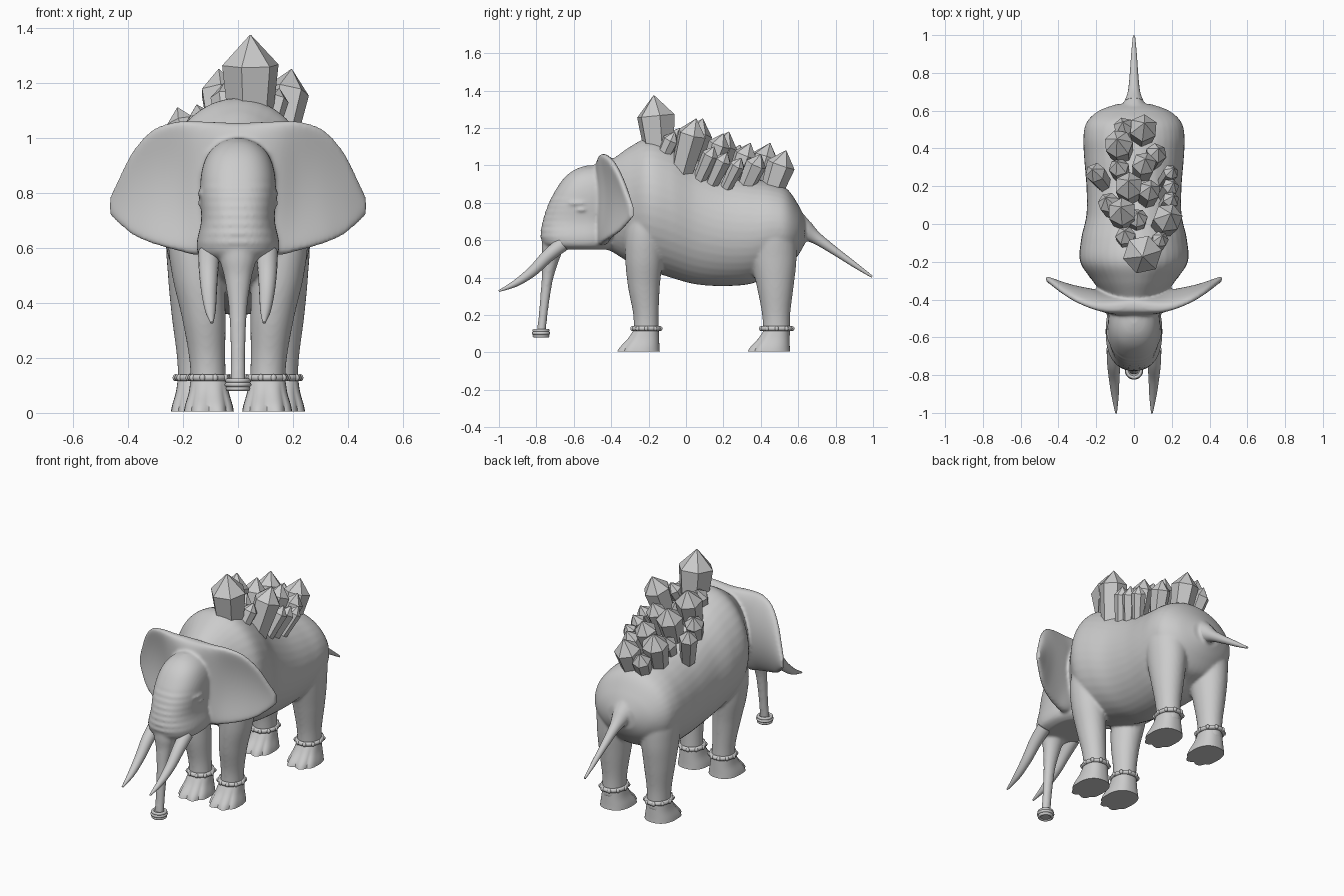
import bpy, bmesh, math, random
from mathutils import Matrix, Vector

random.seed(4)
default_cube = bpy.data.objects.get("Cube")
if default_cube:
    bpy.data.objects.remove(default_cube, do_unlink=True)

grey = bpy.data.materials.new("plain grey")
grey.use_nodes = True
grey.diffuse_color = (0.6, 0.6, 0.6, 1)
grey.node_tree.nodes["Principled BSDF"].inputs["Base Color"].default_value = grey.diffuse_color


def make_object(name, bm, sharp_angle=0.7):
    """Turn a bmesh into an object, smooth except along edges sharper than the angle."""
    bmesh.ops.recalc_face_normals(bm, faces=bm.faces)
    for face in bm.faces:
        face.smooth = sharp_angle > 0
    for edge in bm.edges:
        edge.smooth = edge.calc_face_angle(0) < sharp_angle
    mesh = bpy.data.meshes.new(name)
    bm.to_mesh(mesh)
    bm.free()
    mesh.materials.append(grey)
    obj = bpy.data.objects.new(name, mesh)
    bpy.context.collection.objects.link(obj)
    return obj


def spline(keys, steps=8):
    """Catmull-Rom interpolation of tuples of any length."""
    result = []
    last = len(keys) - 1
    for i in range(last):
        a, b, c, d = keys[max(i - 1, 0)], keys[i], keys[i + 1], keys[min(i + 2, last)]
        for s in range(steps):
            t = s / steps
            result.append(tuple(
                q + t * (r - p) / 2 + t * t * (2 * p - 5 * q + 4 * r - s_) / 2
                + t * t * t * (3 * q - p - 3 * r + s_) / 2
                for p, q, r, s_ in zip(a, b, c, d)))
    result.append(tuple(keys[-1]))
    return result


def circle(n):
    return [(math.cos(math.tau * i / n), math.sin(math.tau * i / n)) for i in range(n)]


def square_off(c, power):
    return math.copysign(abs(c) ** power, c)


def ring(center, u, v, n=32, power=1.0):
    """Points of an ellipse, or of a squarer oval when the power is below one."""
    return [Vector(center) + Vector(u) * square_off(c, power) + Vector(v) * square_off(s, power)
            for c, s in circle(n)]


def loft(bm, rings, closed=False):
    rows = [[bm.verts.new(p) for p in points] for points in rings]
    pairs = list(zip(rows, rows[1:]))
    if closed:
        pairs.append((rows[-1], rows[0]))
    else:
        bm.faces.new(rows[0])
        bm.faces.new(rows[-1])
    for low, high in pairs:
        for i in range(len(low)):
            j = (i + 1) % len(low)
            bm.faces.new((low[i], low[j], high[j], high[i]))


def band(bm, center, wide, deep, minor):
    """An oval torus lying flat."""
    loft(bm, [ring(Vector(center) + Vector((c * wide, s * deep, 0)),
                   Vector((c, s, 0)) * minor, (0, 0, minor), 10) for c, s in circle(40)], closed=True)


def ball(bm, center, radii):
    made = bmesh.ops.create_uvsphere(bm, u_segments=14, v_segments=10, radius=1)
    for vert in made["verts"]:
        vert.co = Vector(center) + Vector([a * b for a, b in zip(vert.co, radii)])


skin = bmesh.new()

# Torso: y, bottom, top, half width
torso = [(-.5, .58, .98, .11), (-.4, .54, 1.03, .15), (-.3, .48, 1.1, .22), (-.2, .44, 1.145, .285),
         (-.08, .4, 1.115, .28), (.05, .365, 1.035, .252), (.2, .355, .96, .252), (.35, .368, .93, .264),
         (.46, .42, .91, .268), (.54, .45, .875, .25), (.6, .52, .79, .185), (.635, .58, .72, .09)]
loft(skin, [ring((0, y, (low + top) / 2), (w, 0, 0), (0, 0, (top - low) / 2), 40)
            for y, low, top, w in spline(torso)])

# Head: z, front, back, half width, with wrinkles down the face
head = [(.55, -.7, -.42, .105), (.572, -.755, -.38, .142), (.62, -.777, -.36, .15),
        (.7, -.766, -.36, .134), (.8, -.733, -.36, .138), (.88, -.69, -.36, .132),
        (.94, -.645, -.37, .11), (.98, -.59, -.4, .07), (1, -.53, -.44, .02)]
head_rings = []
for z, front, back, w in spline(head, 10):
    if .6 < z < .85:
        front += .004 * math.sin(z * 190)
    head_rings.append(ring((0, (front + back) / 2, z), (w, 0, 0), (0, (back - front) / 2, 0), 48, .85))
loft(skin, head_rings)

# Ears, one rolled band over the crown: x, y, bottom, top, thickness, cupping
ear = [(0, -.435, .62, 1.055, .065, 0), (.13, -.415, .575, 1.06, .055, .03),
       (.22, -.385, .59, 1.06, .042, .05), (.31, -.357, .615, 1.03, .032, .045),
       (.38, -.33, .645, .955, .025, .03), (.43, -.307, .685, .86, .02, .015),
       (.465, -.29, .72, .785, .015, 0)]
ear_keys = [(-k[0],) + k[1:] for k in reversed(ear[1:])] + ear
loft(skin, [[Vector((x, y + thick * square_off(c, .65) - cup * s * s,
                     (low + top) / 2 + (top - low) / 2 * s)) for c, s in circle(56)]
            for x, y, low, top, thick, cup in spline(ear_keys, 12)])

# Trunk: z, y, radius
trunk = [(.64, -.7, .078), (.56, -.712, .068), (.5, -.722, .052), (.4, -.74, .036),
         (.3, -.753, .03), (.2, -.764, .027), (.1, -.775, .028)]
loft(skin, [ring((0, y, z), (r, 0, 0), (0, r * .88, 0)) for z, y, r in spline(trunk)])

# Tail: y, z, radius; its root also blends into the skin
tail = [(.56, .69, .09), (.64, .65, .055), (.7, .61, .033), (.8, .54, .022), (.9, .47, .015), (.995, .405, .006)]


def add_tail(bm, keys):
    loft(bm, [ring((0, y, z), (r, 0, 0), (0, r * .5, r * .85), 16) for y, z, r in spline(keys)])


add_tail(skin, tail[:4])
tail_bm = bmesh.new()
add_tail(tail_bm, tail[1:])
make_object("tail", tail_bm)

# Legs: z, y, x, depth radius, width radius
front_leg = [(.08, -.212, .106, .068, .064), (.2, -.214, .112, .068, .066), (.35, -.225, .125, .085, .08),
             (.5, -.225, .145, .1, .095), (.65, -.22, .155, .1, .1), (.8, -.2, .15, .08, .08)]
hind_leg = [(.08, .485, .153, .072, .064), (.2, .482, .153, .075, .069), (.35, .477, .153, .098, .088),
            (.5, .468, .15, .123, .105), (.65, .455, .14, .13, .12), (.78, .44, .13, .09, .09)]
# Foot: z, toe, heel, half width, around the ankle
foot = [(.125, -.066, .066, .066), (.075, -.098, .068, .073), (.03, -.138, .07, .086), (.005, -.152, .072, .091)]

for side, side_name in ((1, "left"), (-1, "right")):
    for keys, end, wide, deep in ((front_leg, "front", .066, .071), (hind_leg, "hind", .066, .08)):
        loft(skin, [ring((side * x, y, z), (w, 0, 0), (0, d, 0)) for z, y, x, d, w in spline(keys)])
        _, ankle_y, ankle_x, _, _ = keys[0]
        ankle_x *= side

        # Foot with scalloped toes
        foot_bm = bmesh.new()
        foot_rings = []
        for z, toe, heel, w in spline(foot, 4):
            points = []
            for c, s in circle(64):
                bulge = 1
                if s < 0:
                    bulge += (.18 * abs(math.sin(4 * math.atan2(s, c))) - .09) * (1 - z / .125) * -s
                points.append(Vector((ankle_x + w * square_off(c, .85) * bulge,
                                      ankle_y + (toe + heel) / 2 + (heel - toe) / 2 * square_off(s, .85) * bulge, z)))
            foot_rings.append(points)
        loft(foot_bm, foot_rings)
        make_object(f"{end}_{side_name}_foot", foot_bm)

        # Studded anklet
        anklet_bm = bmesh.new()
        band(anklet_bm, (ankle_x, ankle_y, .128), wide, deep, .013)
        for c, s in circle(10):
            ball(anklet_bm, (ankle_x + c * (wide + .008), ankle_y + s * (deep + .008), .128), (.011, .011, .013))
        make_object(f"{end}_{side_name}_anklet", anklet_bm)

    # Eye bulge and brow
    ball(skin, (side * .128, -.56, .763), (.02, .035, .013))
    ball(skin, (side * .126, -.575, .797), (.022, .06, .013))

    # Tusk: y, z, x, radius
    tusk = [(-.66, .58, .105, .04), (-.74, .515, .107, .035), (-.82, .435, .105, .028),
            (-.91, .37, .1, .019), (-1, .328, .095, .005)]
    tusk_bm = bmesh.new()
    loft(tusk_bm, [ring((side * x, y, z), (r, 0, 0), (0, r * .65, r * -.76), 20) for y, z, x, r in spline(tusk)])
    make_object(f"{side_name}_tusk", tusk_bm)

# Blend all skin parts into one surface
body = make_object("body", skin)
remesh = body.modifiers.new("blend", "REMESH")
remesh.mode = "VOXEL"
remesh.voxel_size = .008
remesh.use_smooth_shade = True
smooth = body.modifiers.new("soften", "SMOOTH")
smooth.factor = .5
smooth.iterations = 10

# Stacked rings at the trunk tip
tip_bm = bmesh.new()
for z, major in ((.088, .036), (.103, .04), (.117, .037)):
    band(tip_bm, (0, -.775, z), major, major, .009)
loft(tip_bm, [ring((0, -.775, z), (.036, 0, 0), (0, .036, 0)) for z in (.085, .12)])
make_object("trunk_tip_rings", tip_bm)

# Crystals on the back: tip x, tip y, tip z, radius
crystals = [(.045, -.172, 1.375, .105), (.195, .055, 1.25, .08), (-.05, -.035, 1.2, .055), (.15, -.06, 1.18, .045),
            (-.07, .09, 1.25, .078), (-.15, .14, 1.12, .057), (-.03, .23, 1.18, .077), (-.22, .29, 1.11, .055),
            (.06, .345, 1.12, .066), (.09, .2, 1.17, .06), (.21, .15, 1.1, .046), (.21, .22, 1.07, .046),
            (.21, .295, 1.04, .042), (.13, .4, 1.06, .057), (-.09, .45, 1.12, .077), (.055, .535, 1.08, .077),
            (-.06, .54, 1.02, .055), (-.09, .33, 1.05, .055), (.02, .06, 1.16, .055)]
for number, (x, y, z, r) in enumerate(crystals):
    if number == 0:
        base = Vector((x, y + .03, 1.06))
    else:
        root_x = x * .72
        ridge = 1.05 - .33 * max(y - .07, -.1)
        base = Vector((root_x, y - .08, .66 + (ridge - .66) * math.sqrt(1 - (root_x / .27) ** 2) - .04))
    tip = Vector((x, y, z))
    axis = (tip - base).normalized()
    u = Matrix.Rotation(random.random() * 2, 3, axis) @ axis.orthogonal().normalized()
    v = axis.cross(u)
    sides = random.choice((6, 6, 7))
    bm = bmesh.new()
    loft(bm, [ring(base, u * r * .78, v * r * .78, sides),
              ring(tip - axis * r * 1.05, u * r, v * r, sides),
              ring(tip, u * .002, v * .002, sides)])
    make_object(f"crystal_{number + 1}", bm, 0)
